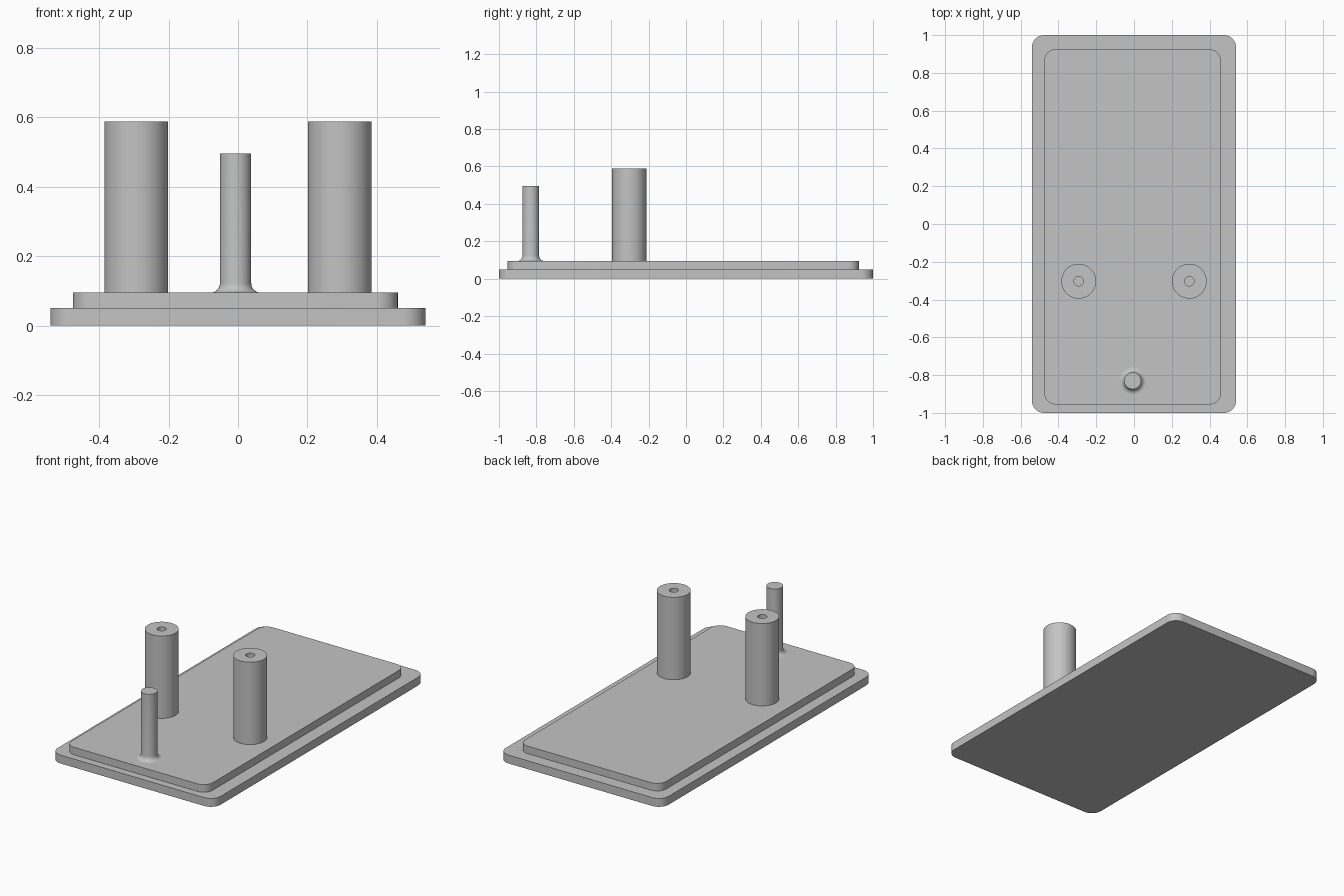
import bpy
import bmesh
from math import cos, sin, pi, radians

cube = bpy.data.objects.get("Cube")
if cube:
    bpy.data.objects.remove(cube, do_unlink=True)

grey = bpy.data.materials.new("light_grey")
grey.use_nodes = True
colour = (0.55, 0.55, 0.55, 1)
grey.diffuse_color = colour
grey.node_tree.nodes["Principled BSDF"].inputs["Base Color"].default_value = colour


def finish(name, bm):
    bmesh.ops.recalc_face_normals(bm, faces=bm.faces)
    mesh = bpy.data.meshes.new(name)
    bm.to_mesh(mesh)
    bm.free()
    mesh.materials.append(grey)
    obj = bpy.data.objects.new(name, mesh)
    bpy.context.collection.objects.link(obj)
    bpy.ops.object.select_all(action="DESELECT")
    obj.select_set(True)
    bpy.context.view_layer.objects.active = obj
    bpy.ops.object.shade_smooth_by_angle(angle=radians(30))
    return obj


def rounded_plate(name, x0, x1, y0, y1, z0, z1, r, steps=10):
    """Extruded rectangle with rounded corners."""
    bm = bmesh.new()
    corners = [(x1 - r, y1 - r), (x0 + r, y1 - r), (x0 + r, y0 + r), (x1 - r, y0 + r)]
    verts = []
    for quarter, (cx, cy) in enumerate(corners):
        for i in range(steps + 1):
            a = (quarter + i / steps) * pi / 2
            verts.append(bm.verts.new((cx + r * cos(a), cy + r * sin(a), z0)))
    face = bm.faces.new(verts)
    top = bmesh.ops.extrude_face_region(bm, geom=[face], use_keep_orig=True)["geom"]
    moved = [v for v in top if isinstance(v, bmesh.types.BMVert)]
    bmesh.ops.translate(bm, verts=moved, vec=(0, 0, z1 - z0))
    return finish(name, bm)


def lathe(name, profile, x, y, sides=64):
    """Revolve (radius, height) points about a vertical axis, closing both ends."""
    bm = bmesh.new()
    rings = []
    for r, z in profile:
        angles = [2 * pi * i / sides for i in range(sides)]
        rings.append([bm.verts.new((x + r * cos(a), y + r * sin(a), z)) for a in angles])
    for low, high in zip(rings, rings[1:]):
        for i in range(sides):
            j = (i + 1) % sides
            bm.faces.new((low[i], low[j], high[j], high[i]))
    bm.faces.new(rings[0])
    bm.faces.new(rings[-1])
    return finish(name, bm)


# Stepped base
step_z, deck_z = 0.05, 0.095
rounded_plate("base_plate", -0.54, 0.54, -1, 1, 0, step_z, 0.065)
rounded_plate("raised_plate", -0.475, 0.46, -0.955, 0.925, step_z, deck_z, 0.06)

# Pair of thick posts with blind screw holes
post_r, hole_r, post_top = 0.092, 0.025, 0.588
for side, name in ((-1, "right_post"), (1, "left_post")):
    lathe(name, [(post_r, deck_z), (post_r, post_top),
                 (hole_r, post_top), (hole_r, 0.2)], side * 0.293, -0.303)

# Thin pin with a concave fillet at its foot
pin_r, fillet = 0.045, 0.027
foot = [(pin_r + fillet * (1 - sin(a)), deck_z + fillet * (1 - cos(a)))
        for a in (i / 8 * pi / 2 for i in range(9))]
lathe("front_pin", foot + [(pin_r, 0.495)], -0.007, -0.83)
